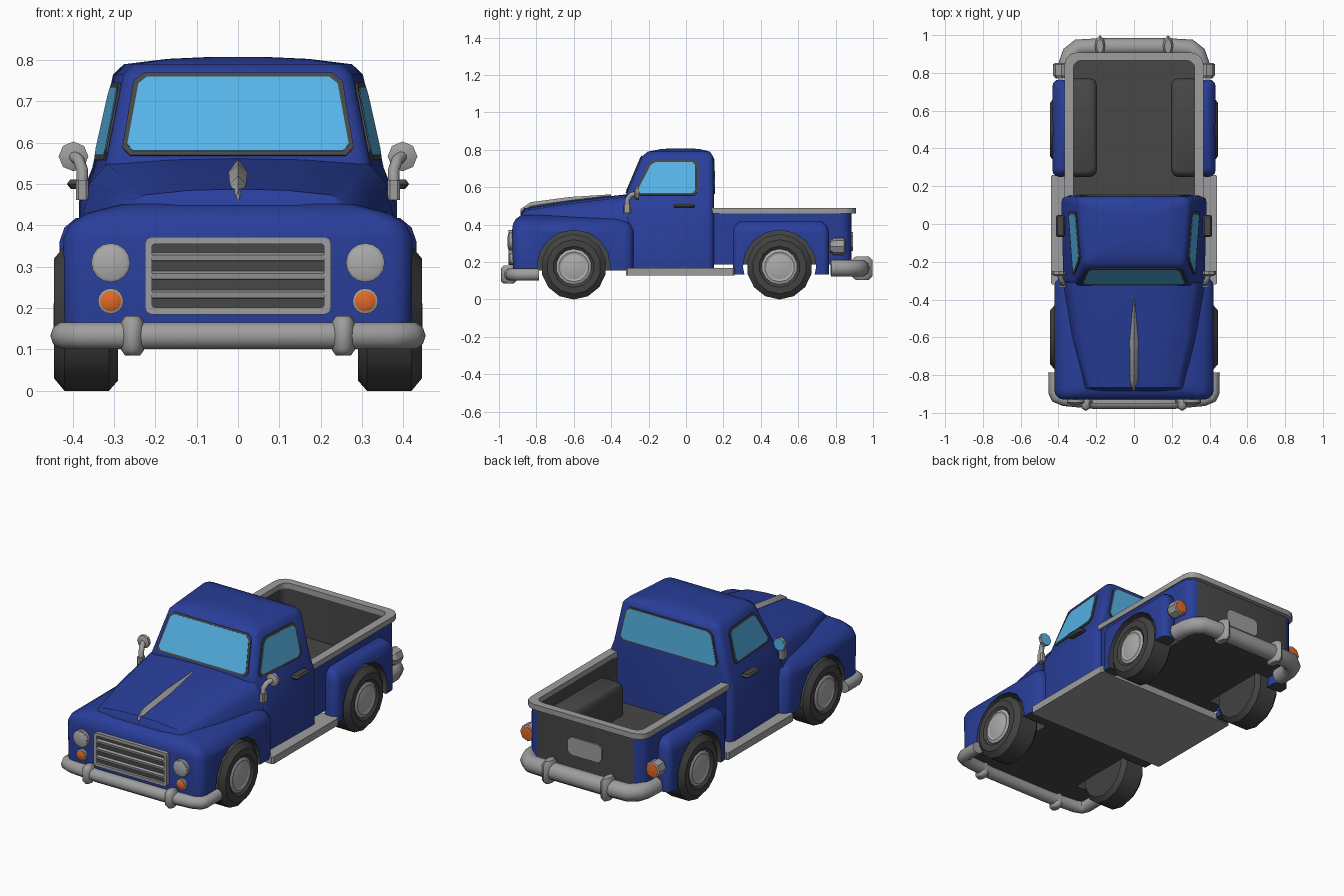
import bpy, bmesh, math
from mathutils import Vector

if "Cube" in bpy.data.objects:
    bpy.data.objects.remove(bpy.data.objects["Cube"])


def material(name, r, g, b):
    m = bpy.data.materials.new(name)
    lin = [((c / 255 + 0.055) / 1.055) ** 2.4 for c in (r, g, b)]
    m.diffuse_color = (*lin, 1)
    m.use_nodes = True
    m.node_tree.nodes["Principled BSDF"].inputs["Base Color"].default_value = m.diffuse_color
    return m


BLUE = material("blue paint", 41, 62, 154)
GLASS = material("window glass", 87, 181, 232)
CHROME = material("chrome grey", 158, 158, 158)
LAMP = material("light grey", 172, 172, 172)
DARK = material("dark grey", 71, 71, 71)
TYRE = material("tyre rubber", 66, 66, 66)
ORANGE = material("orange lens", 228, 104, 36)


def smooth(ob, angle=32):
    bpy.ops.object.select_all(action='DESELECT')
    ob.select_set(True)
    bpy.context.view_layer.objects.active = ob
    bpy.ops.object.convert(target='MESH')
    bpy.ops.object.shade_smooth_by_angle(angle=math.radians(angle))
    return ob


def skin(name, rings, mats, rule=None, closed=False, cutters=(), angle=32):
    """Join equal-length rings of points into a solid."""
    bm = bmesh.new()
    vs = [[bm.verts.new(p) for p in ring] for ring in rings]
    n = len(vs[0])
    pairs = list(zip(vs, vs[1:])) + ([(vs[-1], vs[0])] if closed else [])
    for a, b in pairs:
        for i in range(n):
            j = (i + 1) % n
            bm.faces.new((a[i], a[j], b[j], b[i]))
    if not closed:
        bm.faces.new(vs[0])
        bm.faces.new(vs[-1])
    bmesh.ops.recalc_face_normals(bm, faces=bm.faces)
    if rule:
        for f in bm.faces:
            f.material_index = rule(f.calc_center_median(), f.normal)
    me = bpy.data.meshes.new(name)
    bm.to_mesh(me)
    bm.free()
    for m in mats:
        me.materials.append(m)
    ob = bpy.data.objects.new(name, me)
    bpy.context.collection.objects.link(ob)
    for c in cutters:
        mod = ob.modifiers.new("arch", 'BOOLEAN')
        mod.operation, mod.solver, mod.object = 'DIFFERENCE', 'EXACT', c
    return smooth(ob, angle)


def rrect(hw, y0, y1, z, r, cx=0, n=3, taper=0):
    """Rounded rectangle in plan at height z, narrowing to the front by taper."""
    pts = []
    for k, (x, y) in enumerate(((hw - r, y1 - r), (r - hw, y1 - r), (r - hw, y0 + r), (hw - r, y0 + r))):
        for i in range(n + 1):
            a = math.pi / 2 * (k + i / n)
            px, py = x + r * math.cos(a), y + r * math.sin(a)
            pts.append((cx + px * (1 - taper * (y1 - py) / (y1 - y0)), py, z))
    return pts


def lathe(name, centre, axis, profile, mats, n=14, rule=None):
    """Solid of revolution from (offset, radius) pairs along the x or y axis."""
    rings = []
    for off, r in profile:
        ring = []
        for i in range(n):
            a = 2 * math.pi * i / n - math.pi / 2
            u, w = r * math.cos(a), r * math.sin(a)
            d = (off, u, w) if axis == 'x' else (u, off, w)
            ring.append([c + e for c, e in zip(centre, d)])
        rings.append(ring)
    return skin(name, rings, mats, rule)


def tube(name, pts, radius, mat):
    cu = bpy.data.curves.new(name, 'CURVE')
    cu.dimensions, cu.bevel_depth, cu.bevel_resolution, cu.use_fill_caps = '3D', radius, 3, True
    sp = cu.splines.new('POLY')
    sp.points.add(len(pts) - 1)
    for p, co in zip(sp.points, pts):
        p.co = (*co, 1)
    cu.materials.append(mat)
    ob = bpy.data.objects.new(name, cu)
    bpy.context.collection.objects.link(ob)
    return smooth(ob, 62)


def plate(name, corners, out, thick, mat, cut):
    """Thin plate with cut corners, raised along the direction out."""
    p = [Vector(c) for c in corners]
    ring = []
    for i, c in enumerate(p):
        ring += [c + (p[i - 1] - c).normalized() * cut, c + (p[(i + 1) % 4] - c).normalized() * cut]
    o = Vector(out).normalized()
    return skin(name, [[v - o * 0.002 for v in ring], [v + o * thick for v in ring]], [mat])


def window(name, pts, place, out, edge=0.01):
    """Dark frame with a glass pane; pts are (u, z) corners placed on the cab."""
    cu, cz = (sum(q[k] for q in pts) / 4 for k in (0, 1))
    inner = [(u - math.copysign(edge * 1.2, u - cu), z - math.copysign(edge, z - cz)) for u, z in pts]
    plate(name + "_frame", [place(*q) for q in pts], out, 0.005, DARK, 0.022)
    plate(name + "_glass", [place(*q) for q in inner], out, 0.007, GLASS, 0.018)


WHEELS = [(s, y) for s in (1, -1) for y in (-0.6, 0.5)]
FRONT_Y, REAR_Y = -0.6, 0.5

# wheel arch cutters
cutters = {}
for s, y in WHEELS:
    c = lathe("arch_cutter", (0, y, 0.175), 'x', [(s * 0.265, 0.196), (s * 0.55, 0.196)],
              [BLUE, DARK], 16, lambda c, n: 1)
    c.hide_render = True
    cutters[s, y] = c
under = lambda c, n: 1 if n.z < -0.5 else 0

# front body with fenders
skin("front_body", [rrect(w, a, b, z, r) for z, w, a, b, r in (
    (0.155, 0.42, -0.925, -0.28, 0.05), (0.37, 0.422, -0.93, -0.28, 0.05),
    (0.405, 0.405, -0.925, -0.295, 0.05), (0.43, 0.365, -0.91, -0.33, 0.05), (0.452, 0.28, -0.88, -0.38, 0.05))],
    [BLUE, DARK], under, cutters=[cutters[s, FRONT_Y] for s in (1, -1)], angle=40)

# hood
hood = []
for y, w, sh, top in ((-0.885, 0.24, 0.435, 0.455), (-0.865, 0.255, 0.462, 0.488),
                      (-0.6, 0.315, 0.485, 0.53), (-0.31, 0.36, 0.50, 0.563)):
    half = [(w + 0.02, 0.40), (w, sh), (0.88 * w, top - 0.014), (0.45 * w, top - 0.003)]
    hood.append([(x, y, z) for x, z in half] + [(0, y, top)] + [(-x, y, z) for x, z in half[::-1]])
skin("hood", hood, [BLUE], angle=45)

# hood ornament
skin("hood_ornament", [[(w, y, z), (0, y, z + h), (-w, y, z), (0, y, z - h)] for y, w, z, h in (
    (-0.885, 0.004, 0.47, 0.014), (-0.83, 0.02, 0.50, 0.02), (-0.62, 0.023, 0.53, 0.018),
    (-0.40, 0.003, 0.556, 0.006))], [CHROME])

# cab
skin("cab", [rrect(w, a, b, z, 0.035, taper=k) for z, w, a, b, k in (
    (0.16, 0.385, -0.32, 0.15, 0.03), (0.46, 0.385, -0.32, 0.15, 0.03), (0.54, 0.355, -0.33, 0.15, 0.1),
    (0.765, 0.305, -0.235, 0.145, 0.1), (0.79, 0.279, -0.205, 0.128, 0.1), (0.803, 0.17, -0.14, 0.08, 0),
    (0.808, 0.06, -0.08, 0.03, 0))], [BLUE, DARK], under, angle=40)

# windows follow the leaning cab walls
t = lambda z: (z - 0.54) / 0.225


def side_point(s, u, z):
    y0, y1 = -0.33 + 0.095 * t(z), 0.15 - 0.005 * t(z)
    return (s * (0.355 - 0.05 * t(z)) * (1 - 0.1 * (y1 - u) / (y1 - y0)), u, z)


window("windscreen", [(-0.283, 0.568), (0.283, 0.568), (0.25, 0.768), (-0.25, 0.768)],
       lambda u, z: (u, -0.33 + 0.095 * t(z), z), (0, -0.225, 0.095))
window("rear_window", [(-0.305, 0.565), (0.305, 0.565), (0.265, 0.758), (-0.265, 0.758)],
       lambda u, z: (u, 0.15 - 0.005 * t(z), z), (0, 1, 0.02), 0.007)
for s in (1, -1):
    window("side_window", [(-0.28, 0.557), (0.067, 0.557), (0.067, 0.745), (-0.195, 0.745)],
           lambda u, z: side_point(s, u, z), (s, -0.075, 0.22), 0.012)

# open cargo bed with dark lining and tailgate
skin("cargo_bed", [rrect(0.36, 0.12, 0.885, 0.188, 0.06), rrect(0.36, 0.12, 0.885, 0.465, 0.06),
                   rrect(0.325, 0.13, 0.868, 0.465, 0.04), rrect(0.325, 0.13, 0.868, 0.215, 0.04)],
     [BLUE, DARK],
     lambda c, n: 1 if abs(n.z) > 0.5 or (abs(c.x) < 0.335 and c.y < 0.875) or n.y > 0.98 else 0,
     cutters=[cutters[s, REAR_Y] for s in (1, -1)])
skin("bed_rail", [rrect(0.368, 0.08, 0.908, 0.46, 0.065), rrect(0.368, 0.08, 0.908, 0.49, 0.065),
                  rrect(0.321, 0.12, 0.866, 0.49, 0.04), rrect(0.321, 0.12, 0.866, 0.46, 0.04)],
     [CHROME], closed=True)
plate("number_plate", [(0.105, 0.885, 0.26), (-0.105, 0.885, 0.26), (-0.105, 0.885, 0.36), (0.105, 0.885, 0.36)],
      (0, 1, 0), 0.008, CHROME, 0.02)

# running board
skin("running_board", [rrect(0.44, -0.32, 0.26, z, 0.008, n=1) for z in (0.128, 0.168)], [CHROME])

# wheels
for s, y in WHEELS:
    lathe("tyre", (0, y, 0.175), 'x', [(s * x, r) for x, r in (
        (0.29, 0.09), (0.29, 0.15), (0.312, 0.175), (0.42, 0.175), (0.445, 0.145), (0.445, 0.11), (0.43, 0.09))], [TYRE])
    lathe("hub_cap", (0, y, 0.175), 'x', [(s * x, r) for x, r in (
        (0.40, 0.095), (0.436, 0.095), (0.442, 0.08), (0.438, 0.068), (0.446, 0.035))], [LAMP])

for s in (1, -1):
    # rear fender and its inner wheel housing
    skin("rear_fender", [rrect(0.045 - i / 2, 0.25 + i, 0.765 - i, z, 0.035 - i / 2, cx=s * (0.387 - i / 2)) for z, i in (
        (0.134, 0), (0.36, 0), (0.395, 0.012), (0.418, 0.04))], [BLUE, DARK], under,
        cutters=[cutters[s, REAR_Y]], angle=45)
    skin("wheel_housing", [rrect(0.075 - i / 2, 0.25 + i, 0.77 - i, z, 0.035, cx=s * 0.272) for z, i in (
        (0.19, 0), (0.36, 0), (0.385, 0.012), (0.395, 0.03))], [DARK, DARK], cutters=[cutters[s, REAR_Y]], angle=45)

    # headlight and indicator
    for name, z, r, y, mat in (("headlight", 0.31, 0.047, -0.946, LAMP), ("indicator", 0.217, 0.031, -0.941, ORANGE)):
        lathe(name + "_ring", (s * 0.308, 0, z), 'y', [(-0.90, r), (y, r), (y - 0.003, r - 0.007)], [CHROME], 16)
        lathe(name + "_lens", (s * 0.308, 0, z), 'y', [(-0.91, r - 0.006), (y - 0.004, r - 0.006), (y - 0.009, r / 2)],
              [mat], 16)

    # tail light
    lathe("tail_light", (s * 0.385, 0, 0.283), 'y', [(0.77, 0.03), (0.79, 0.045), (0.845, 0.045), (0.849, 0.038)],
          [CHROME], 8)
    lathe("tail_lens", (s * 0.385, 0, 0.283), 'y', [(0.82, 0.037), (0.851, 0.037), (0.853, 0.025)], [ORANGE], 8)

    # door handle
    skin("door_handle", [rrect(w, -0.01 - d, -0.01 + d, z, 0.012, cx=s * 0.39) for z, w, d in (
        (0.488, 0.014, 0.05), (0.5, 0.024, 0.058), (0.511, 0.016, 0.052))], [DARK])

    # wing mirror
    skin("mirror_base", [rrect(0.015, -0.335, -0.295, z, 0.006, cx=s * 0.377, n=1) for z in (0.462, 0.51)], [CHROME])
    tube("mirror_arm", [(s * 0.377, -0.315, 0.50), (s * 0.377, -0.313, 0.535),
                        (s * 0.385, -0.295, 0.558), (s * 0.397, -0.265, 0.567)], 0.014, CHROME)
    lathe("mirror", (s * 0.398, 0, 0.567), 'y', [(-0.275, 0.02), (-0.268, 0.036), (-0.25, 0.036)],
          [CHROME, GLASS], 8, lambda c, n: 1 if n.y > 0.9 else 0)

    # bumper overriders
    for name, x, y, z, d in (("front_overrider", 0.255, -0.948, 0.133, 0.042), ("rear_overrider", 0.18, 0.942, 0.167, 0.056)):
        skin(name, [[(s * x + 0.028 * k * math.cos(a), y + d * k * math.sin(a), z + h * (d + 0.006))
                     for a in (math.pi / 4 * i for i in range(8))]
                    for h, k in ((-1, 0.65), (-0.7, 1), (0.7, 1), (1, 0.65))], [CHROME], angle=50)

# bumpers
for name, half, z, r in (
        ("front_bumper", [(0.42, -0.785), (0.42, -0.89), (0.41, -0.915), (0.37, -0.93), (0.2, -0.946)], 0.133, 0.034),
        ("rear_bumper", [(0.355, 0.775), (0.352, 0.85), (0.335, 0.90), (0.295, 0.932), (0.15, 0.938)], 0.167, 0.047)):
    tube(name, [(x, y, z) for x, y in half] + [(-x, y, z) for x, y in half[::-1]], r, CHROME)

# grille: backing, frame and bars
grid = lambda w, a, b, y, r: [(x, y, z) for x, z, _ in rrect(w, a, b, 0, r, n=2)]
skin("grille_back", [grid(0.215, 0.195, 0.36, y, 0.01) for y in (-0.90, -0.936)], [DARK])
skin("grille_frame", [grid(0.225, 0.185, 0.372, -0.91, 0.015), grid(0.225, 0.185, 0.372, -0.95, 0.015),
                      grid(0.208, 0.202, 0.355, -0.95, 0.006), grid(0.208, 0.202, 0.355, -0.91, 0.006)],
     [CHROME], closed=True)
for z in (0.235, 0.28, 0.325):
    skin("grille_bar", [[(x, -0.93, z - 0.012), (x, -0.945, z - 0.01), (x, -0.948, z + 0.004), (x, -0.93, z + 0.012)]
                        for x in (-0.212, 0.212)], [CHROME])

for c in cutters.values():
    bpy.data.objects.remove(c)
